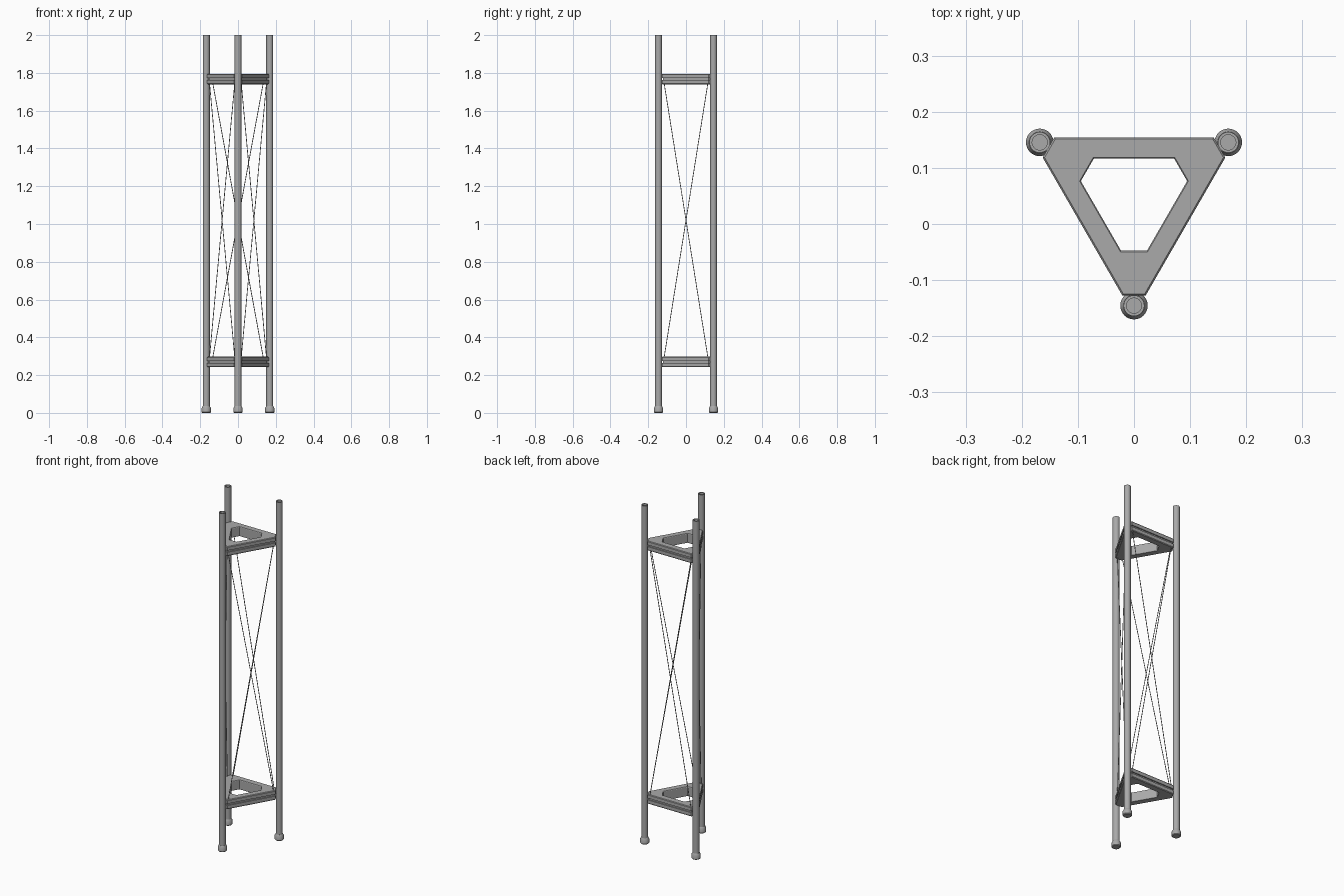
import bpy, bmesh, math
from mathutils import Vector

cube = bpy.data.objects.get("Cube")
if cube:
    bpy.data.objects.remove(cube, do_unlink=True)

grey = bpy.data.materials.new("metal_grey")
grey.use_nodes = True
GREY = (0.40, 0.40, 0.40, 1)
grey.diffuse_color = GREY
grey.node_tree.nodes["Principled BSDF"].inputs["Base Color"].default_value = GREY

CENTRE = Vector((0, 0.0485, 0))
POST_DIST = 0.194
corner_dirs = [Vector((math.cos(a), math.sin(a), 0))
               for a in (math.radians(d) for d in (-90, 30, 150))]
corner_names = ["front", "back_left", "back_right"]


def loft(name, rings, closed=False):
    """Skin a stack of point rings; a closed stack joins its last ring to its first."""
    bm = bmesh.new()
    loops = [[bm.verts.new(p) for p in ring] for ring in rings]
    pairs = list(zip(loops, loops[1:]))
    if closed:
        pairs.append((loops[-1], loops[0]))
    else:
        bm.faces.new(loops[0])
        bm.faces.new(loops[-1])
    for a, b in pairs:
        for i in range(len(a)):
            j = (i + 1) % len(a)
            bm.faces.new((a[i], a[j], b[j], b[i]))
    bmesh.ops.recalc_face_normals(bm, faces=bm.faces)
    mesh = bpy.data.meshes.new(name)
    bm.to_mesh(mesh)
    bm.free()
    mesh.materials.append(grey)
    obj = bpy.data.objects.new(name, mesh)
    bpy.context.collection.objects.link(obj)
    return obj


def smooth(obj):
    bpy.ops.object.select_all(action="DESELECT")
    obj.select_set(True)
    bpy.context.view_layer.objects.active = obj
    bpy.ops.object.shade_smooth_by_angle(angle=math.radians(30))


def circle(centre, radius, z, sides=32):
    return [(centre.x + radius * math.cos(math.tau * i / sides),
             centre.y + radius * math.sin(math.tau * i / sides), z) for i in range(sides)]


def clipped_triangle(side, corner, z):
    """Triangle with cut corners, from the distances of its sides and cuts."""
    half = (side - corner / 2) / math.sin(math.radians(60))
    ring = []
    for u in corner_dirs:
        across = Vector((-u.y, u.x, 0))
        for s in (-1, 1):
            ring.append(CENTRE + u * corner + across * half * s + Vector((0, 0, z)))
    return ring


# Hollow posts with chamfered feet
for name, u in zip(corner_names, corner_dirs):
    c = CENTRE + u * POST_DIST
    tube = [(0.0185, 0.015), (0.0185, 2), (0.0135, 2), (0.0135, 0.015)]
    smooth(loft(name + "_post", [circle(c, r, z) for r, z in tube], closed=True))
    foot = [(0.021, 0), (0.0245, 0.004), (0.0245, 0.026), (0.019, 0.036)]
    smooth(loft(name + "_foot", [circle(c, r, z) for r, z in foot]))

# Triangular brace frames with a groove round the outside
TOP = 0.028
GROOVE = 0.005
outer = [(0.003, -TOP), (0, 0.004 - TOP), (0, -GROOVE), (0.007, -GROOVE),
         (0.007, GROOVE), (0, GROOVE), (0, TOP - 0.004), (0.003, TOP)]
inner = [(0.002, TOP), (0, TOP - 0.003), (0, 0.003 - TOP), (0.002, -TOP)]
for name, height in (("lower_frame", 0.27), ("upper_frame", 1.767)):
    rings = [clipped_triangle(0.106 - d, 0.176 - d, height + z) for d, z in outer]
    rings += [clipped_triangle(0.068 + d, 0.096 + d, height + z) for d, z in inner]
    loft(name, rings, closed=True)

# Crossed bracing wires on the three faces
for i, u in enumerate(corner_dirs):
    v = corner_dirs[(i + 1) % 3]
    a = CENTRE + (u * 0.9 + v * 0.1) * POST_DIST
    b = CENTRE + (u * 0.1 + v * 0.9) * POST_DIST
    for n, (low, high) in enumerate(((a, b), (b, a))):
        start = low + Vector((0, 0, 0.29))
        end = high + Vector((0, 0, 1.75))
        axis = end - start
        turn = axis.to_track_quat("Z", "Y")
        ring = [turn @ Vector(p) for p in circle(Vector(), 0.002, 0, 8)]
        smooth(loft(f"wire_{corner_names[i]}_{n + 1}",
                    [[start + p for p in ring], [end + p for p in ring]]))
